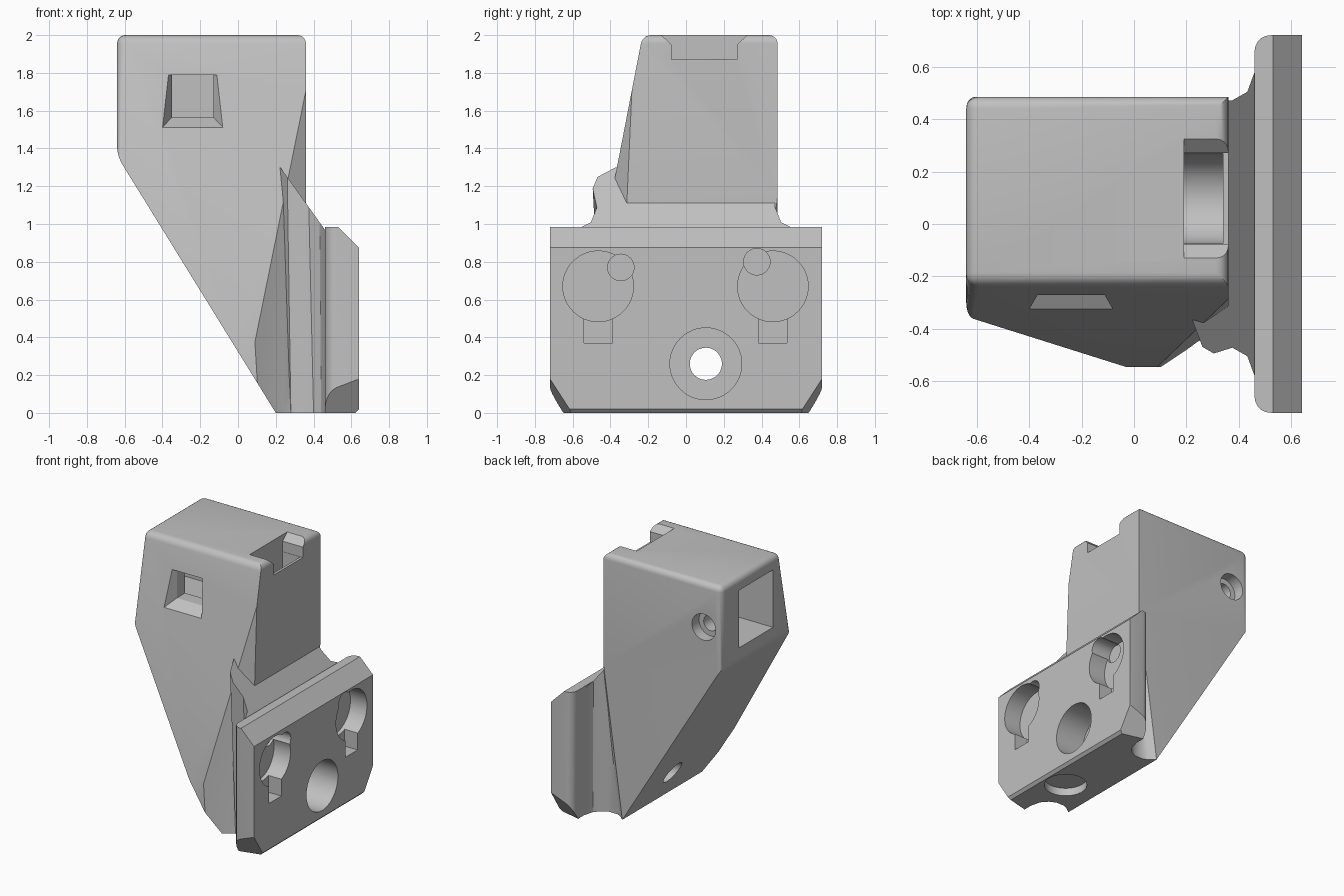
import bpy, bmesh
from math import radians
from mathutils import Vector, Matrix

cube = bpy.data.objects.get("Cube")
if cube:
    bpy.data.objects.remove(cube, do_unlink=True)

grey = bpy.data.materials.new("plain grey")
grey.use_nodes = True
tone = (0.53, 0.53, 0.53, 1)
grey.diffuse_color = tone
grey.node_tree.nodes["Principled BSDF"].inputs["Base Color"].default_value = tone


def finish(name, bm):
    bmesh.ops.recalc_face_normals(bm, faces=bm.faces)
    me = bpy.data.meshes.new(name)
    bm.to_mesh(me)
    bm.free()
    me.materials.append(grey)
    ob = bpy.data.objects.new(name, me)
    bpy.context.collection.objects.link(ob)
    return ob


def loft(ring_a, ring_b):
    """Closed solid between two matching rings of 3D points."""
    bm = bmesh.new()
    a = [bm.verts.new(p) for p in ring_a]
    b = [bm.verts.new(p) for p in ring_b]
    bm.faces.new(a)
    bm.faces.new(b[::-1])
    for i in range(len(a)):
        j = (i + 1) % len(a)
        bm.faces.new((a[i], b[i], b[j], a[j]))
    bmesh.ops.recalc_face_normals(bm, faces=bm.faces)
    return bm


def box(x0, x1, y0, y1, z0, z1):
    ring = lambda z: [(x0, y0, z), (x1, y0, z), (x1, y1, z), (x0, y1, z)]
    return loft(ring(z0), ring(z1))


def cylinder(axis, centre, r, start, end, r_end=None):
    """Cylinder along axis 0, 1 or 2; centre gives the other two coordinates."""
    bm = bmesh.new()
    rot = {0: Matrix.Rotation(radians(90), 4, 'Y'),
           1: Matrix.Rotation(radians(-90), 4, 'X'), 2: Matrix()}[axis]
    pos = list(centre)
    pos.insert(axis, (start + end) / 2)
    bmesh.ops.create_cone(bm, cap_ends=True, segments=48, radius1=r,
                          radius2=r if r_end is None else r_end, depth=end - start,
                          matrix=Matrix.Translation(pos) @ rot)
    return bm


def slice_off(bm, point, normal):
    """Remove everything on the normal side of a plane and cap the cut."""
    geom = bm.verts[:] + bm.edges[:] + bm.faces[:]
    bmesh.ops.bisect_plane(bm, geom=geom, dist=1e-5, plane_co=point,
                           plane_no=normal, clear_outer=True)
    bmesh.ops.holes_fill(bm, edges=[e for e in bm.edges if e.is_boundary], sides=0)
    bmesh.ops.recalc_face_normals(bm, faces=bm.faces)


def slice_points(bm, p, q, r, outward):
    """Slice through three points, removing the side that faces outward."""
    p, q, r = Vector(p), Vector(q), Vector(r)
    n = (q - p).cross(r - p).normalized()
    slice_off(bm, p, n if n.dot(Vector(outward)) > 0 else -n)


def round_edges(bm, rule, size):
    edges = [e for e in bm.edges if rule(*[v.co for v in e.verts])]
    bmesh.ops.bevel(bm, geom=edges, offset=size, segments=5, profile=0.5,
                    affect='EDGES', clamp_overlap=True)


def combine(base, other, operation):
    """Apply a boolean and discard the second object."""
    mod = base.modifiers.new("join", 'BOOLEAN')
    mod.operation, mod.solver, mod.object = operation, 'EXACT', other
    bpy.context.view_layer.update()
    graph = bpy.context.evaluated_depsgraph_get()
    me = bpy.data.meshes.new_from_object(base.evaluated_get(graph))
    base.modifiers.clear()
    base.data = me
    bpy.data.objects.remove(other, do_unlink=True)


# Leaning housing: side profile with a sloping front wall
profile = [(-.64, 2), (.36, 2), (.36, 0), (.2, 0), (-.64, 1.36)]
bm = loft([(x, -.545, z) for x, z in profile], [(x, .485, z) for x, z in profile])
slice_points(bm, (0, -.23, 2), (1, -.23, 2), (0, -.385, 1.2), (0, -1, 0))
round_edges(bm, lambda a, b: min(a.z, b.z) > 1.3, .045)
slice_points(bm, (.1, -.545, .2), (.27, -.42, .2), (.25, -.39, 1.2), (1, -1, 0))
slice_points(bm, (.36, .485, 1.15), (.2, .485, 0), (.3, .4, 0), (1, 1, 0))
bracket = finish("mount_bracket", bm)

# Neck with concave flares running into the plate
low = [(.2, .47), (.28, .43), (.35, .43), (.4, .455), (.44, .5), (.46, .58), (.5, .58)]
high = [(.22, .36), (.26, .47), (.3, .5), (.37, .475), (.43, .505), (.46, .58), (.5, .58)]


def neck_ring(half, z, back):
    return ([(x, -y, z) for x, y in half]
            + [(x, min(y, back), z) if x < .43 else (x, y, z) for x, y in half[::-1]])


bm = loft(neck_ring(low, 0, .47), neck_ring(high, 1.3, .475))
slice_off(bm, (.36, 0, 1.11), Vector((1.4, 0, 1)).normalized())
combine(bracket, finish("neck", bm), 'UNION')

# Mounting plate with chamfered top, foot and lower corners
bm = box(.46, .64, -.72, .72, 0, .985)
round_edges(bm, lambda a, b: a.x < .5 and b.x < .5 and abs(a.z - b.z) > .5, .06)
slice_off(bm, (.53, 0, .985), Vector((1, 0, 1)).normalized())
slice_off(bm, (.64, 0, .02), Vector((1, 0, -1)).normalized())
for s in (-1, 1):
    slice_points(bm, (.46, s * .72, .11), (.64, s * .72, .18), (.64, s * .61, .01), (0, s, -1))
combine(bracket, finish("plate", bm), 'UNION')

cutters = []
# Bolt hole with counterbore
cutters += [cylinder(0, (.105, .26), .085, -.4, .8), cylinder(0, (.105, .26), .19, .4, .8)]
# Two round pockets, each with an ear and a slot below
for y, ear_y, ear_z in ((-.465, -.345, .77), (.46, .375, .8)):
    cutters += [cylinder(0, (y, .67), .187, .5, .8),
                cylinder(0, (ear_y, ear_z), .07, .48, .8),
                box(.53, .8, y - .075, y + .075, .37, .55)]
# Blind hole in the foot
cutters.append(cylinder(2, (.46, -.2), .15, -.1, .06))
# Inner cavity opening on the side wall
cutters.append(box(-.8, -.1, -.14, .27, 1.46, 1.9))
# Tapered window in the front wall


def window(x0, x1, z0, z1, y):
    return [(x0, y, z0), (x1, y, z0), (x1, y, z1), (x0, y, z1)]


cutters.append(loft(window(-.42, -.06, 1.49, 1.79, -.36), window(-.35, -.13, 1.565, 1.79, -.24)))
cutters.append(loft(window(-.35, -.13, 1.565, 1.79, -.26), window(-.35, -.13, 1.565, 1.79, 0)))
# Stepped axle hole in the back wall
cutters += [cylinder(1, (-.49, 1.66), .06, 0, .6), cylinder(1, (-.49, 1.66), .1, .4, .6)]
# Flared notch in the top edge, with a round-bottomed pocket under it
notch = [(-.078, 1.87), (.27, 1.87), (.27, 1.95), (.335, 2.01), (.335, 2.1),
         (-.14, 2.1), (-.14, 2.01), (-.078, 1.95)]
cutters.append(loft([(.19, y, z) for y, z in notch], [(.5, y, z) for y, z in notch]))
cutters += [box(.19, .34, -.075, .268, 1.71, 1.9), cylinder(0, (.0965, 1.71), .1715, .19, .34),
            cylinder(0, (.0965, 1.71), .06, -.2, .25)]

for bm in cutters:
    combine(bracket, finish("cutter", bm), 'DIFFERENCE')

# Clean up and shade
bpy.ops.object.select_all(action='DESELECT')
bracket.select_set(True)
bpy.context.view_layer.objects.active = bracket
bpy.ops.object.shade_smooth_by_angle(angle=radians(28))
